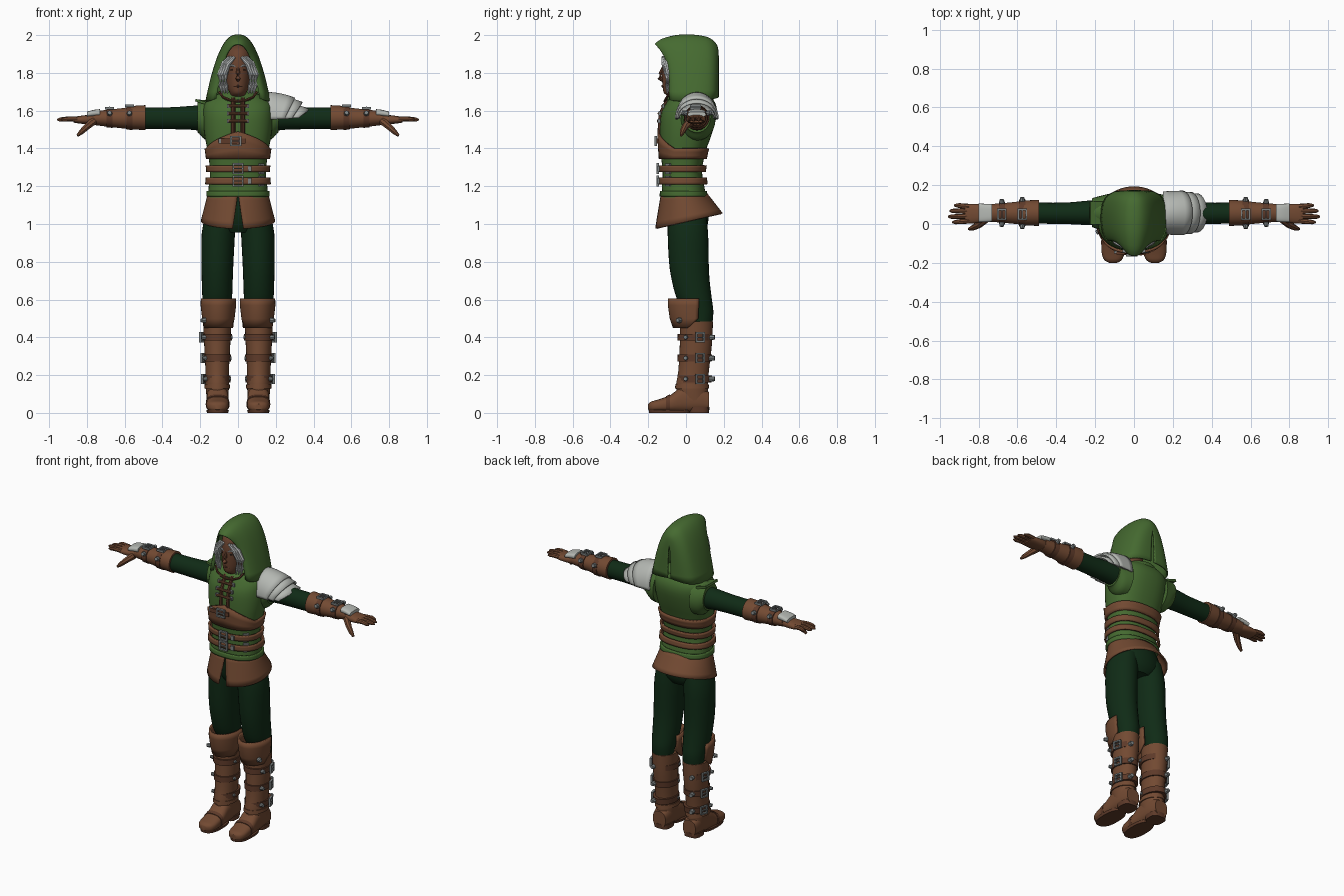
import bpy, bmesh, math
from mathutils import Vector, Matrix

if "Cube" in bpy.data.objects:
    bpy.data.objects.remove(bpy.data.objects["Cube"])

def material(name, rgb):
    m = bpy.data.materials.new(name)
    m.diffuse_color = (*rgb, 1)
    m.use_nodes = True
    m.node_tree.nodes["Principled BSDF"].inputs["Base Color"].default_value = m.diffuse_color
    return m

GREEN = material("tunic green", (0.06, 0.145, 0.03))
DARK = material("dark green cloth", (0.005, 0.024, 0.008))
LEATHER = material("brown leather", (0.17, 0.068, 0.032))
STRAP = material("dark leather", (0.11, 0.042, 0.022))
SKIN = material("brown skin", (0.14, 0.055, 0.028))
PLATE = material("pale grey plate", (0.46, 0.48, 0.45))
HAIR = material("white hair", (0.5, 0.52, 0.52))
METAL = material("steel", (0.2, 0.22, 0.22))
BLACK = material("dark eye", (0.02, 0.015, 0.012))

def finish(bm, name, mat, mirror=False, thick=0, angle=40):
    bmesh.ops.recalc_face_normals(bm, faces=bm.faces)
    me = bpy.data.meshes.new(name)
    bm.to_mesh(me)
    bm.free()
    me.materials.append(mat)
    ob = bpy.data.objects.new(name, me)
    bpy.context.collection.objects.link(ob)
    bpy.ops.object.select_all(action='DESELECT')
    ob.select_set(True)
    bpy.context.view_layer.objects.active = ob
    bpy.ops.object.shade_smooth_by_angle(angle=math.radians(angle))
    if thick:
        m = ob.modifiers.new("thickness", 'SOLIDIFY')
        m.thickness, m.offset = thick, 0
    if mirror:
        ob.modifiers.new("mirror", 'MIRROR')
    return ob

def sheet(name, rows, mat, closed=False, caps=False, **kw):
    """Skin a grid of points."""
    bm = bmesh.new()
    g = [[bm.verts.new(p) for p in r] for r in rows]
    n = len(g[0])
    for r, q in zip(g, g[1:]):
        for i in range(n if closed else n - 1):
            j = (i + 1) % n
            bm.faces.new((r[i], r[j], q[j], q[i]))
    if caps:
        bm.faces.new(g[0])
        bm.faces.new(g[-1])
    return finish(bm, name, mat, **kw)

def smooth_rings(rings, sub=3):
    """Catmull-Rom refinement of ring parameters."""
    out = []
    for i in range(len(rings) - 1):
        p = [rings[max(0, min(len(rings) - 1, i + k))] for k in (-1, 0, 1, 2)]
        for s in range(sub):
            t = s / sub
            out.append([b + .5 * t * (c - a + t * (2*a - 5*b + 4*c - d + t * (3*(b - c) + d - a)))
                        for a, b, c, d in zip(*p)])
    return out + [rings[-1]]

def ring(r, axis='z', n=28, power=2.0):
    t, ca, cb, ra, rb = r
    pts = []
    for i in range(n):
        c, s = math.cos(2 * math.pi * i / n), math.sin(2 * math.pi * i / n)
        a = ca + ra * math.copysign(abs(c) ** (2 / power), c)
        b = cb + rb * math.copysign(abs(s) ** (2 / power), s)
        pts.append({'z': (a, b, t), 'x': (t, a, b), 'y': (a, t, b)}[axis])
    return pts

def loft(name, rings, mat, axis='z', n=28, power=2.0, sub=3, **kw):
    return sheet(name, [ring(r, axis, n, power) for r in smooth_rings(rings, sub)],
                 mat, closed=True, caps=True, **kw)

def tube(name, pts, radii, mat, n=8, **kw):
    pts = [Vector(p) for p in pts]
    rows = []
    for i, p in enumerate(pts):
        d = pts[min(i + 1, len(pts) - 1)] - pts[max(i - 1, 0)]
        q = d.to_track_quat('Z', 'Y')
        rows.append([p + q @ Vector((radii[i] * math.cos(2 * math.pi * k / n),
                                     radii[i] * math.sin(2 * math.pi * k / n), 0)) for k in range(n)])
    return sheet(name, rows, mat, closed=True, caps=True, **kw)

def boxes(name, items, mat, frame=Matrix(), **kw):
    bm = bmesh.new()
    for c, s in items:
        bmesh.ops.create_cube(bm, size=1, matrix=frame @ Matrix.Translation(c) @ Matrix.Diagonal((*s, 1)))
    return finish(bm, name, mat, **kw)

def buckle(name, loc, normal, along, w=.045, h=.05, **kw):
    """Rectangular frame with a prong, lying on a surface."""
    n, u = Vector(normal).normalized(), Vector(along).normalized()
    v = n.cross(u)
    f = Matrix.Translation(loc) @ Matrix((u, v, n)).transposed().to_4x4()
    b = .009
    boxes(name, [((s * w / 2, 0, 0), (b, h, .013)) for s in (1, -1)] +
          [((0, s * h / 2, 0), (w + b, b, .013)) for s in (1, -1)] +
          [((0, 0, .003), (w, .006, .008))], METAL, f, **kw)

# ---- tunic, belts and skirt
TORSO = [(1.14, 0, -.012, .158, .118), (1.2, 0, -.015, .155, .112), (1.28, 0, -.02, .148, .105),
         (1.38, 0, -.015, .16, .118), (1.48, 0, 0, .178, .138), (1.58, 0, .015, .185, .148),
         (1.64, 0, .025, .175, .13), (1.68, 0, .02, .12, .1), (1.7, 0, .01, .08, .07)]
loft("tunic", TORSO, GREEN, n=40, power=2.4)

def torso(z):
    for a, b in zip(TORSO, TORSO[1:]):
        if z <= b[0]:
            t = (z - a[0]) / (b[0] - a[0])
            return [p + t * (q - p) for p, q in zip(a, b)]

def front(z):
    return torso(z)[2] - torso(z)[4]

def band(name, lo, hi, off, mat, peak=0):
    rows = []
    for k in range(4):
        row = []
        for i in range(40):
            rise = peak * max(0, 1 - abs((i - 30) / 8))
            z = lo + (hi + rise - lo) * k / 3
            t = torso(z)
            row.append(ring((z, 0, t[2], t[3] + off, t[4] + off), n=40, power=2.4)[i])
        rows.append(row)
    sheet(name, rows, mat, closed=True, thick=.012)

band("tunic_hem", 1.145, 1.175, .004, GREEN)
band("lower_belt", 1.21, 1.245, .014, LEATHER)
band("middle_belt", 1.275, 1.31, .014, LEATHER)
band("waist_wrap", 1.345, 1.40, .008, LEATHER, peak=.09)
for z in (1.228, 1.293):
    y = front(z) - .024
    buckle("belt_buckle", (0, y, z), (0, -1, 0), (1, 0, 0), .05, .05)
    buckle("side_buckle", (.125, y + .055, z), (.7, -.7, 0), (.7, .7, 0), .025, .045)
    boxes("belt_tip", [((.062, y + .005, z), (.02, .01, .03))], METAL)
boxes("chest_strap", [((-.025, front(1.44) - .013, 1.44), (.13, .016, .026))], STRAP)
buckle("chest_buckle", (-.012, front(1.44) - .024, 1.44), (0, -1, 0), (1, 0, 0), .05, .045)
boxes("chest_strap_tip", [((-.092, front(1.44) - .01, 1.44), (.02, .012, .026))], METAL)
zs = (1.48, 1.53, 1.58, 1.63, 1.665)
tube("front_placket", [(.025, front(z) - .002, z) for z in zs], [.011] * 5, STRAP, mirror=True)
for z in (1.545, 1.585, 1.625):
    tube("lace", [(-.05, front(z) - .012, z), (.05, front(z) - .012, z)], [.008] * 2, LEATHER)
    boxes("lace_clip", [((.05, front(z) - .008, z), (.018, .014, .02))], METAL, mirror=True)

rows = []
for k in range(6):
    t = k / 5
    row = []
    for i in range(49):
        gap = .01 + .14 * t
        a = -math.pi / 2 + gap + (2 * math.pi - 2 * gap) * i / 48
        c, s = math.cos(a), math.sin(a)
        low = 1.015 + .04 * s
        row.append(((.155 + .037 * t) * c, -.01 + .025 * t + (.118 + .057 * t) * s, 1.16 + (low - 1.16) * t))
    rows.append(row)
sheet("skirt", rows, LEATHER, thick=.01)

# ---- trousers
loft("hips", [(.955, 0, .01, .1, .08), (1.0, 0, .01, .165, .105), (1.08, 0, .005, .165, .115),
              (1.16, 0, -.01, .14, .1)], DARK)
loft("trouser_leg", [(.44, .11, .08, .06, .055), (.53, .11, .07, .07, .075), (.6, .11, .045, .078, .092),
                     (.7, .11, .025, .082, .1), (.8, .109, .015, .085, .105), (.95, .104, .01, .088, .107),
                     (1.06, .09, .005, .08, .1)], DARK, mirror=True)

# ---- boots
loft("boot_shaft", [(.06, .108, .04, .055, .08), (.14, .11, .032, .062, .085), (.22, .11, .04, .062, .081),
                    (.36, .11, .052, .069, .085), (.485, .11, .055, .075, .088)], LEATHER, mirror=True)
loft("boot_foot", [(.122, .108, .06, .045, .05), (.06, .108, .075, .055, .072), (-.02, .108, .072, .057, .07),
                   (-.08, .108, .05, .06, .046), (-.15, .108, .038, .058, .032), (-.185, .108, .034, .045, .026),
                   (-.2, .108, .032, .02, .015)], LEATHER, axis='y', power=2.6, mirror=True)
loft("boot_sole", [(0, .108, -.085, .056, .11), (.016, .108, -.085, .06, .113)], STRAP, sub=1, power=2.5, mirror=True)
loft("boot_heel", [(0, .108, .07, .052, .052), (.03, .108, .07, .054, .054)], STRAP, sub=1, power=3, mirror=True)
loft("toe_band", [(-.085, .108, .05, .062, .048), (-.105, .108, .046, .063, .043)], STRAP, axis='y', sub=1, power=2.6, mirror=True)
loft("ankle_rim", [(.13, .11, .032, .068, .09), (.152, .11, .032, .066, .088)], LEATHER, sub=1, mirror=True)
rows = []
for z, rx, ry in ((.605, .087, .125), (.57, .088, .125), (.5, .08, .115), (.45, .075, .098)):
    w = math.radians(105 if z > .48 else 75)
    rows.append([(.104 + rx * math.sin(w * i / 12), .035 - ry * math.cos(w * i / 12), z) for i in range(-12, 13)])
sheet("knee_guard", rows, LEATHER, thick=.012, mirror=True)
tube("knee_stud", [(.175, -.035, .49), (.195, -.045, .49)], [.016, .01], METAL, mirror=True)
for z, r in ((.18, .063), (.29, .066), (.4, .072)):
    loft("boot_strap", [(z - .018, .11, .045, r + .006, .09), (z + .018, .11, .047, r + .007, .091)],
         STRAP, sub=1, mirror=True)
    buckle("boot_buckle", (.11 + r + .01, .075, z), (1, .3, 0), (-.3, 1, 0), .04, .045, mirror=True)
    tube("boot_strap_tip", [(.135, .125, z), (.14, .152, z)], [.016, .012], METAL, mirror=True)
    tube("boot_stud", [(.11 + r - .01, 0, z), (.11 + r + .012, -.004, z)], [.014, .01], METAL, mirror=True)
    tube("inner_stud", [(.11 - r + .01, .02, z), (.11 - r - .01, .02, z)], [.012, .009], METAL, mirror=True)

# ---- arms, bracers and gloves
loft("sleeve", [(.12, .06, 1.56, .07, .075), (.25, .057, 1.562, .062, .063), (.36, .055, 1.56, .055, .058),
                (.52, .056, 1.56, .054, .056)], DARK, axis='x', mirror=True)
loft("armhole_trim", [(.13, .055, 1.55, .1, .11), (.175, .058, 1.552, .086, .105), (.205, .058, 1.568, .078, .09),
                      (.215, .058, 1.57, .074, .086)], GREEN, axis='x', mirror=True)
boxes("shoulder_flare", [((-.19, .057, 1.645), (.075, .12, .014))], GREEN,
      Matrix.Translation((-.19, .057, 1.645)) @ Matrix.Rotation(.3, 4, 'Y') @ Matrix.Translation((.19, -.057, -1.645)))
loft("bracer", [(.49, .057, 1.563, .067, .066), (.555, .057, 1.563, .064, .062), (.6, .057, 1.56, .058, .055),
                (.68, .057, 1.56, .05, .046), (.76, .057, 1.56, .044, .036)], LEATHER, axis='x', mirror=True)
for x, r in ((.575, .062), (.68, .051)):
    loft("bracer_strap", [(x - .016, .057, 1.56, r + .006, r), (x + .016, .057, 1.56, r + .004, r - .002)],
         STRAP, axis='x', sub=1, mirror=True)
    buckle("bracer_buckle", (x, .05, 1.563 + r), (0, 0, 1), (0, 1, 0), .05, .04, mirror=True)
    for y, d in ((.057 - r, -1), (.057 + r, 1)):
        tube("bracer_stud", [(x, y, 1.585), (x, y + d * .018, 1.59)], [.015, .011], METAL, mirror=True)
loft("hand_plate", [(.73, .057, 1.59, .045, .018), (.765, .057, 1.587, .047, .017), (.8, .057, 1.58, .048, .014)],
     PLATE, axis='x', power=3, mirror=True)
loft("palm", [(.74, .057, 1.557, .036, .028), (.79, .054, 1.553, .047, .025), (.84, .053, 1.552, .05, .02),
              (.87, .053, 1.552, .046, .015)], LEATHER, axis='x', power=2.5, n=20, mirror=True)
for y, end in ((.094, .925), (.067, .95), (.039, .957), (.012, .935)):
    tube("finger", [(.85, .053 + (y - .053) * .9, 1.555), (.895, y, 1.557), (end - .015, y * 1.05 - .003, 1.553),
                    (end, y * 1.05 - .003, 1.551)], [.014, .013, .011, .005], LEATHER, mirror=True)
tube("thumb", [(.765, .025, 1.545), (.8, -.005, 1.515), (.83, -.02, 1.487), (.85, -.026, 1.468)],
     [.022, .018, .014, .007], LEATHER, mirror=True)

# ---- layered pauldron on one shoulder
for x0, x1, ry, top, lift in ((.235, .325, .092, 1.635, 0), (.195, .29, .1, 1.665, .006), (.15, .25, .106, 1.682, .012)):
    rows = []
    for k in range(5):
        t = k / 4
        row = []
        for i in range(25):
            a = math.radians(-5 + 190 * i / 24)
            s = max(0, math.sin(a))
            row.append((x0 + (x1 - x0) * t + .05 * t * s, .057 + (ry + .004 * t) * math.cos(a),
                        1.565 + (top + lift - 1.565 - .03 * t * t) * math.sin(a)))
        rows.append(row)
    sheet("pauldron_layer", rows, PLATE, thick=.01)

# ---- head
loft("head", [(1.6, 0, 0, .052, .055), (1.665, 0, -.02, .045, .06), (1.69, 0, -.052, .042, .062),
              (1.72, 0, -.045, .056, .078), (1.78, 0, -.035, .067, .092), (1.86, 0, -.03, .072, .096),
              (1.92, 0, -.02, .062, .085), (1.95, 0, -.015, .03, .04)], SKIN)
tube("nose", [(0, -.122, 1.83), (0, -.134, 1.795), (0, -.139, 1.772), (0, -.124, 1.76)],
     [.007, .011, .014, .008], SKIN)
tube("lips", [(-.022, -.115, 1.728), (0, -.124, 1.73), (.022, -.115, 1.728)], [.003, .007, .003], STRAP)
tube("eye", [(.018, -.116, 1.815), (.03, -.115, 1.816), (.042, -.107, 1.815)], [.002, .006, .002], BLACK, mirror=True)
tube("eyebrow", [(.012, -.124, 1.832), (.03, -.121, 1.84), (.05, -.106, 1.836)], [.003, .006, .003], HAIR, mirror=True)
for d in (0, .014, .028):
    tube("hair_lock", [(.018 + d, -.122 + d * .2, 1.885), (.052 + d * .8, -.116 + d * .5, 1.85),
                       (.068 + d, -.1 + d * .3, 1.79), (.064 + d, -.098 + d * .4, 1.735), (.055 + d, -.1 + d * .4, 1.69)],
         [.008, .015, .014, .012, .003], HAIR, mirror=True)

# ---- hood: arches from the face opening to the back
ARCHES = [(-.085, -.163, .115, 1.665, 1.95), (-.08, -.13, .14, 1.655, 1.975), (-.04, -.06, .16, 1.65, 1.995),
          (.02, .01, .168, 1.65, 2.0), (.08, .07, .165, 1.655, 1.995), (.13, .115, .148, 1.66, 1.985),
          (.157, .145, .115, 1.665, 1.965), (.168, .165, .07, 1.67, 1.935), (.17, .17, .012, 1.675, 1.88)]
rows = []
for yb, yt, w, zb, zt in smooth_rings(ARCHES):
    row = []
    for i in range(-16, 17):
        t = i / 16
        u = 1 - abs(t) ** 2.4
        row.append((w * t, yb + (yt - yb) * u ** 4, zb + (zt - zb) * u))
    rows.append(row)
sheet("hood", rows, GREEN, thick=.008, angle=60)
loft("hood_collar", [(1.635, 0, .02, .145, .115), (1.66, 0, .02, .14, .125), (1.685, 0, .03, .105, .105)], GREEN)
tube("hood_rim", [(.1, -.085, 1.70), (.08, -.1, 1.672), (.04, -.11, 1.655), (0, -.112, 1.65)], [.007] * 4, STRAP, mirror=True)
